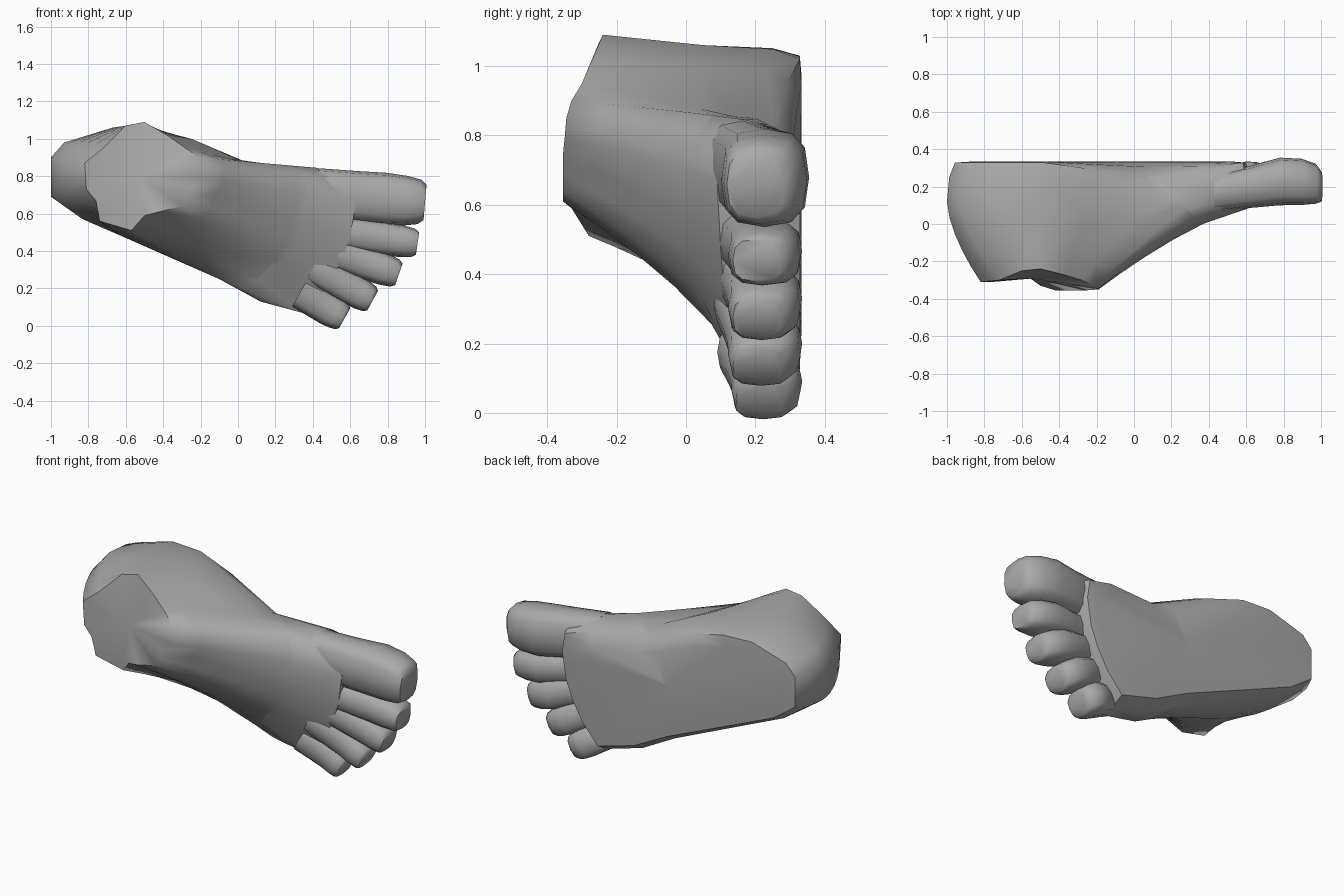
import bpy, bmesh, math
from mathutils import Vector

if "Cube" in bpy.data.objects:
    bpy.data.objects.remove(bpy.data.objects["Cube"])

skin = bpy.data.materials.new("grey_skin")
skin.use_nodes = True
GREY = (0.4, 0.4, 0.4, 1)
skin.diffuse_color = GREY
skin.node_tree.nodes["Principled BSDF"].inputs["Base Color"].default_value = GREY


def finish(bm, name, angle):
    bmesh.ops.recalc_face_normals(bm, faces=bm.faces)
    mesh = bpy.data.meshes.new(name)
    bm.to_mesh(mesh)
    bm.free()
    mesh.materials.append(skin)
    obj = bpy.data.objects.new(name, mesh)
    bpy.context.collection.objects.link(obj)
    bpy.ops.object.select_all(action='DESELECT')
    obj.select_set(True)
    bpy.context.view_layer.objects.active = obj
    bpy.ops.object.shade_smooth_by_angle(angle=math.radians(angle))


def loft(bm, rings):
    """Join equal rings of points with quads; return the vertex rings."""
    loops = [[bm.verts.new(p) for p in ring] for ring in rings]
    for a, b in zip(loops, loops[1:]):
        for i in range(len(a)):
            j = (i + 1) % len(a)
            bm.faces.new((a[i], a[j], b[j], b[i]))
    return loops


def fan(bm, loop, centre):
    mid = bm.verts.new(centre)
    for i in range(len(loop)):
        bm.faces.new((loop[i - 1], loop[i], mid))


# Foot outline: widest x, z, shoulder y; ankle rim x, z, y; slope curve
OUTLINE = [
    (-1, .9, .12, -.82, .87, -.31, 1.6), (-.93, .98, .1, -.72, .95, -.3, 1.5),
    (-.67, 1.06, .05, -.6, 1.07, -.25, 1), (-.48, 1.06, .05, -.5, 1.09, -.24, 1),
    (-.25, 1, .05, -.38, 1.02, -.27, 1), (.08, .86, .12, -.28, .95, -.3, 1),
    (.42, .845, .17, -.21, .9, -.33, .85), (.61, .79, .14, -.19, .85, -.345, .75),
    (.63, .66, .09, -.19, .79, -.35, .72), (.6, .47, .1, -.26, .74, -.355, .74),
    (.55, .34, .11, -.27, .69, -.355, .75), (.47, .2, .14, -.3, .64, -.355, .72),
    (.36, .065, .18, -.42, .61, -.355, .65), (.12, .13, .15, -.5, .59, -.33, .65),
    (-.1, .25, .12, -.57, .51, -.28, .62), (-.6, .47, .08, -.74, .56, -.3, 1),
    (-.83, .57, .1, -.76, .67, -.31, 1.4), (-1, .69, .12, -.81, .73, -.31, 1.6)]


def foot_shell():
    bm = bmesh.new()
    rings = []
    # Sole rings, drawn in towards the long axis and hollowed at the arch
    for scale, y, hollow in ((.6, .333, .03), (.86, .328, .08), (.96, .25, .05)):
        ring = []
        for x, z, *rest in OUTLINE:
            cx = max(-.7, min(.4, x))
            cz = .62 - .33 * cx
            arch = max(0, 1 - abs(x - .05) / .5) if z > cz else 0
            ring.append((cx + (x - cx) * scale, y - hollow * arch,
                         cz + (z - cz) * scale))
        rings.append(ring)
    # Sides and instep rising to the ankle rim
    for t in (0, .2, .4, .6, .8, 1):
        ring = []
        for x, z, y, rx, rz, ry, curve in OUTLINE:
            f = t ** curve
            ring.append((x + (rx - x) * f, y + (ry - y) * t, z + (rz - z) * f))
        rings.append(ring)
    loops = loft(bm, rings)
    fan(bm, loops[0], (-.1, .33, .62))
    fan(bm, loops[-1], (-.53, -.29, .8))
    return bm


# Shell cut into heel and forefoot along a slanted seam
seam = [Vector(p) for p in ((.08, .25, .86), (-.1, .25, .25), (.33, -.03, .58))]
normal = (seam[1] - seam[0]).cross(seam[2] - seam[0])
if normal.x < 0:
    normal.negate()
for name, front in (("heel_and_ankle", False), ("forefoot", True)):
    bm = foot_shell()
    bmesh.ops.bisect_plane(bm, geom=bm.verts[:] + bm.edges[:] + bm.faces[:],
                           plane_co=seam[0], plane_no=normal,
                           clear_inner=front, clear_outer=not front)
    finish(bm, name, 55)


def toe(name, base, tip, half_width, top, bottom):
    """Blunt toe rising into the instep at its base, in the x-z plane."""
    a, b = Vector((base[0], 0, base[1])), Vector((tip[0], 0, tip[1]))
    along = (b - a).normalized()
    side = Vector((-along.z, 0, along.x))
    half = (bottom - top) / 2
    rings = []
    for t, width, height in ((0, .95, .8), (.35, .97, .88), (.62, 1, 1),
                             (.82, .95, .97), (.95, .85, .84), (1, .68, .65)):
        ring = []
        for k in range(12):
            c, s = math.cos(math.tau * k / 12), math.sin(math.tau * k / 12)
            w = math.copysign(abs(c) ** .7, c) * half_width * width
            h = math.copysign(abs(s) ** .7, s) * half * height
            rise = (1 - height) * half * .6 + max(0, .6 - t) * .08
            ring.append(a.lerp(b, t) + side * w + Vector((0, top + half + h - rise, 0)))
        rings.append(ring)
    bm = bmesh.new()
    loops = loft(bm, rings)
    bm.faces.new(loops[0])
    bm.faces.new(loops[-1])
    finish(bm, name, 60)


toe("big_toe", (.42, .71), (1, .66), .14, .1, .355)
toe("second_toe", (.48, .51), (.96, .44), .09, .12, .335)
toe("third_toe", (.44, .42), (.86, .275), .09, .12, .335)
toe("fourth_toe", (.4, .31), (.72, .135), .088, .12, .335)
toe("little_toe", (.33, .175), (.57, .04), .088, .13, .335)
